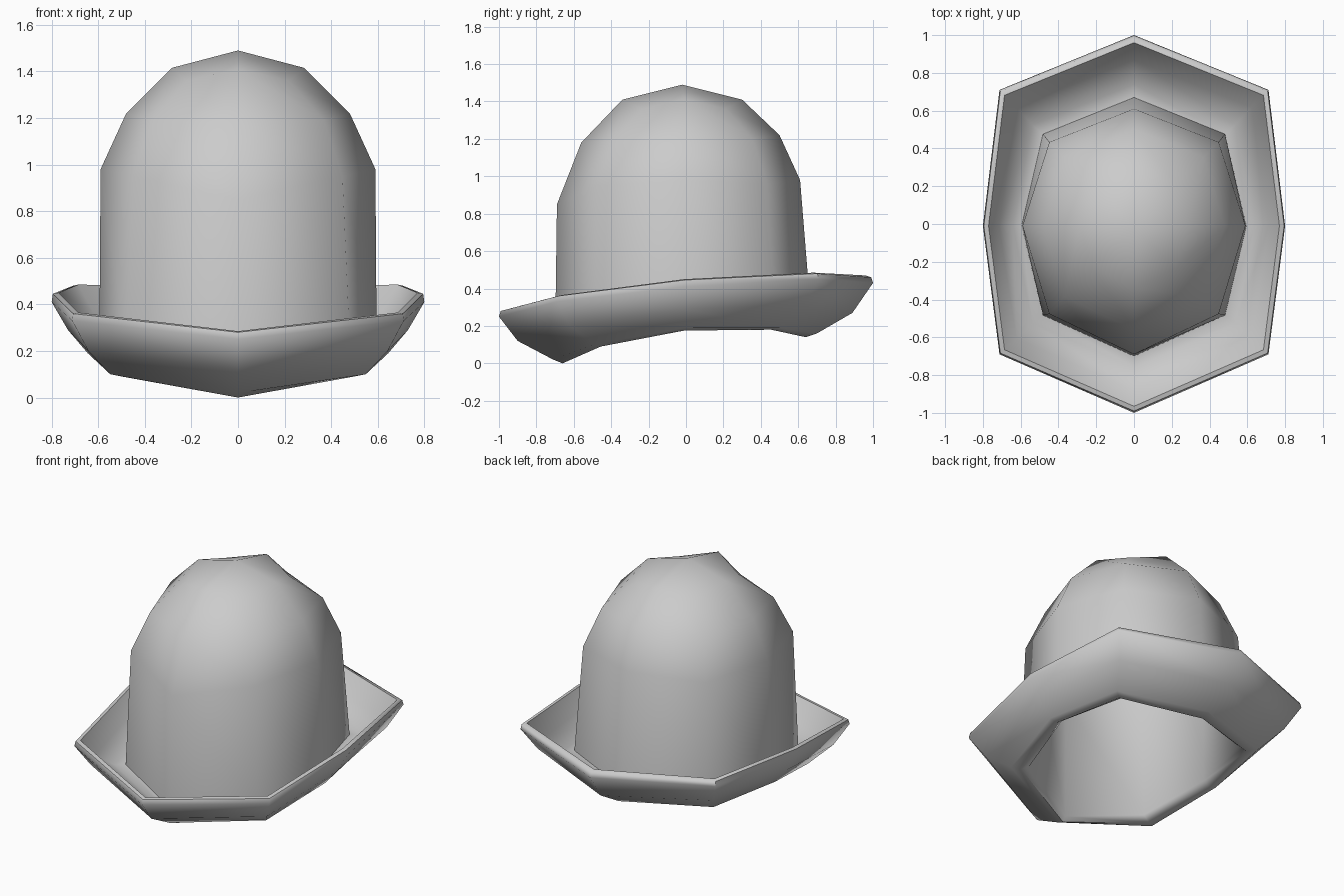
import bpy, bmesh

# Ring stations: front y, side x, back y, diagonal x factor,
# then heights at front, front diagonal, side, back diagonal, back
crown = [
    (-0.34, 0.285, 0.30, 0.77, 1.41, 1.36, 1.415, 1.36, 1.41),
    (-0.56, 0.48, 0.50, 0.77, 1.18, 1.19, 1.22, 1.20, 1.22),
    (-0.69, 0.59, 0.61, 0.76, 0.85, 0.95, 0.98, 0.96, 0.98),
]
brim = [
    (-0.70, 0.595, 0.67, 0.81, 0.11, 0.19, 0.26, 0.28, 0.24),   # crown base
    (-0.76, 0.64, 0.74, 0.84, 0.11, 0.19, 0.26, 0.28, 0.24),    # valley
    (-0.88, 0.715, 0.87, 0.87, 0.17, 0.26, 0.34, 0.37, 0.34),   # upturned slope
    (-0.965, 0.77, 0.96, 0.89, 0.285, 0.365, 0.45, 0.485, 0.47),  # rim top
    (-0.99, 0.795, 0.99, 0.89, 0.28, 0.36, 0.445, 0.48, 0.46),
    (-1.00, 0.80, 1.00, 0.89, 0.25, 0.33, 0.41, 0.45, 0.43),    # rim edge
    (-0.90, 0.73, 0.89, 0.88, 0.12, 0.20, 0.29, 0.31, 0.27),    # underside
    (-0.71, 0.645, 0.70, 0.85, 0.02, 0.10, 0.19, 0.19, 0.16),
    (-0.66, 0.60, 0.64, 0.83, 0.00, 0.09, 0.175, 0.18, 0.14),   # opening lip
    (-0.64, 0.555, 0.61, 0.81, 0.03, 0.12, 0.205, 0.21, 0.17),
]

bm = bmesh.new()


def ring(s):
    """Eight-sided ring, counter-clockwise from the front."""
    fy, sx, by, k, zf, zfd, zs, zbd, zb = s
    half = [(k * sx, fy * 0.69, zfd), (sx, -0.01, zs), (k * sx, by * 0.71, zbd)]
    pts = [(0, fy, zf)] + half + [(0, by, zb)]
    pts += [(-x, y, z) for x, y, z in reversed(half)]
    return [bm.verts.new(p) for p in pts]


def bridge(a, b):
    for i in range(8):
        j = (i + 1) % 8
        bm.faces.new((a[i], b[i], b[j], a[j]))


def cap(r, z):
    """Four quads between a centre point and the ring."""
    c = bm.verts.new((0, -0.02, z))
    for i in range(0, 8, 2):
        bm.faces.new((c, r[i], r[i + 1], r[(i + 2) % 8]))


# Lining: crown stations shrunk inward
lining = [tuple(v * 0.92 for v in s[:3]) + (s[3],) + tuple(z - 0.04 for z in s[4:])
          for s in reversed(crown)]

# One continuous shell: outer crown, brim, lining
rings = [ring(s) for s in crown + brim + lining]
for a, b in zip(rings, rings[1:]):
    bridge(a, b)
cap(rings[0], 1.49)
cap(rings[-1], 1.44)
bmesh.ops.recalc_face_normals(bm, faces=bm.faces)

mesh = bpy.data.meshes.new("hat")
bm.to_mesh(mesh)
bm.free()
hat = bpy.data.objects.new("hat", mesh)
bpy.context.collection.objects.link(hat)
bpy.context.view_layer.objects.active = hat
hat.select_set(True)
bpy.ops.object.shade_smooth_by_angle(angle=1.05)
